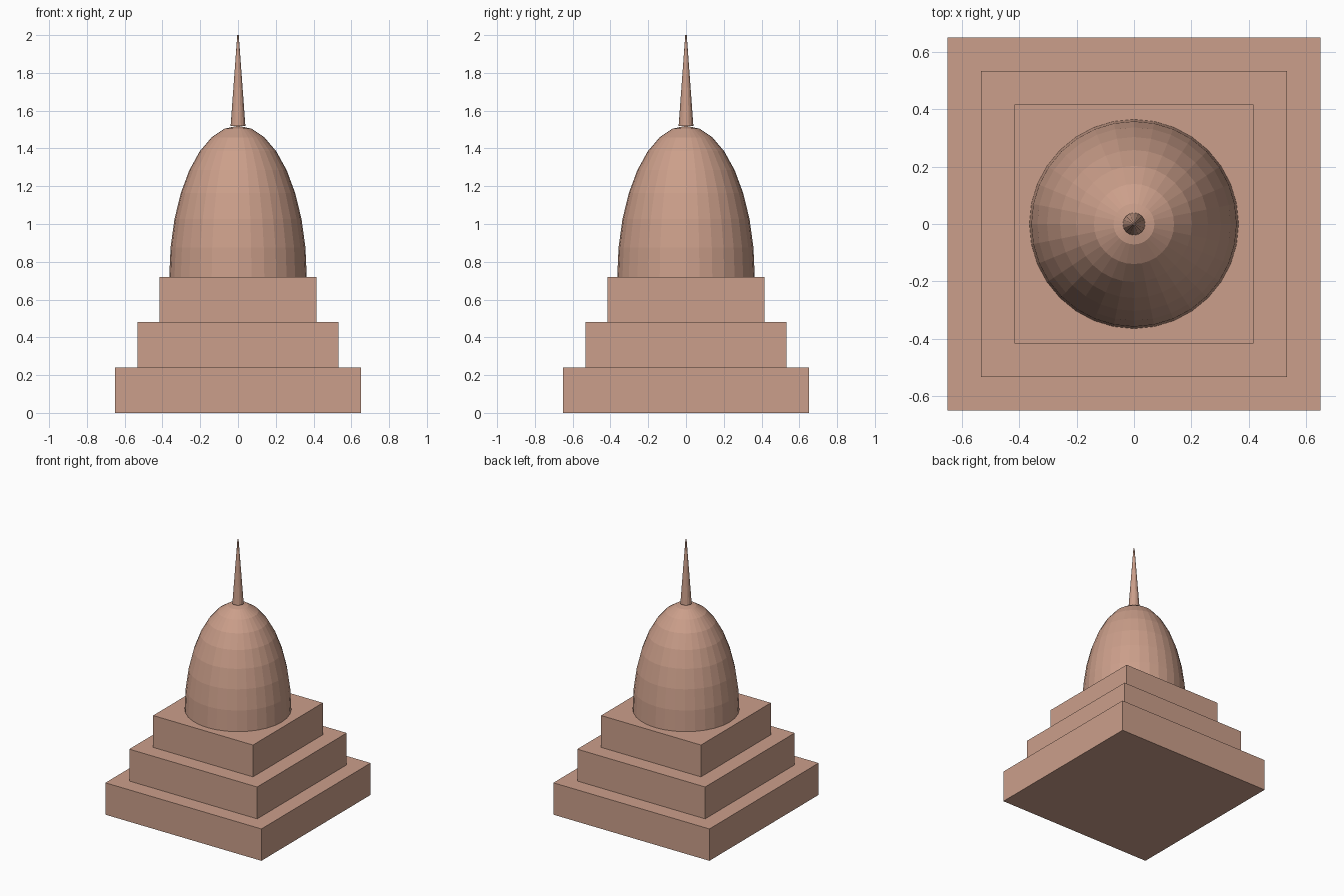
import bpy
import bmesh
from math import cos, sin, pi

default = bpy.data.objects.get("Cube")
if default:
    bpy.data.objects.remove(default, do_unlink=True)

CLAY = (0.6, 0.346, 0.256, 1.0)
clay = bpy.data.materials.new("clay")
clay.use_nodes = True
clay.diffuse_color = CLAY
clay.node_tree.nodes["Principled BSDF"].inputs["Base Color"].default_value = CLAY


def add_part(name, bm):
    """Turn a bmesh into a clay object."""
    bmesh.ops.recalc_face_normals(bm, faces=bm.faces)
    mesh = bpy.data.meshes.new(name)
    bm.to_mesh(mesh)
    bm.free()
    mesh.materials.append(clay)
    obj = bpy.data.objects.new(name, mesh)
    bpy.context.collection.objects.link(obj)
    return obj


# Three stacked square terraces
STEP = 0.24
TERRACES = (("lower", 1.3), ("middle", 1.066), ("upper", 0.832))
for level, (label, width) in enumerate(TERRACES):
    bm = bmesh.new()
    bmesh.ops.create_cube(bm, size=1)
    bmesh.ops.scale(bm, vec=(width, width, STEP), verts=bm.verts)
    bmesh.ops.translate(bm, vec=(0, 0, STEP * (level + 0.5)), verts=bm.verts)
    add_part(label + "_terrace", bm)

# Tall faceted dome: upper half of a stretched sphere
DOME_BASE = STEP * len(TERRACES)
DOME_RADIUS, DOME_HEIGHT = 0.364, 0.8
bm = bmesh.new()
bmesh.ops.create_uvsphere(bm, u_segments=32, v_segments=16, radius=1)
lower = [v for v in bm.verts if v.co.z < -0.01]
bmesh.ops.delete(bm, geom=lower, context="VERTS")
rim = [e for e in bm.edges if e.is_boundary]
bmesh.ops.contextual_create(bm, geom=rim)
bmesh.ops.scale(bm, vec=(DOME_RADIUS, DOME_RADIUS, DOME_HEIGHT), verts=bm.verts)
bmesh.ops.translate(bm, vec=(0, 0, DOME_BASE), verts=bm.verts)
add_part("dome", bm)

# Slender spire standing on the dome
SPIRE_BASE = DOME_BASE + DOME_HEIGHT
SPIRE_HEIGHT = 2 - SPIRE_BASE
bm = bmesh.new()
bmesh.ops.create_cone(bm, cap_ends=True, segments=16, radius1=0.039,
                      radius2=0.004, depth=SPIRE_HEIGHT)
bmesh.ops.translate(bm, vec=(0, 0, SPIRE_BASE + SPIRE_HEIGHT / 2), verts=bm.verts)
add_part("spire", bm)
